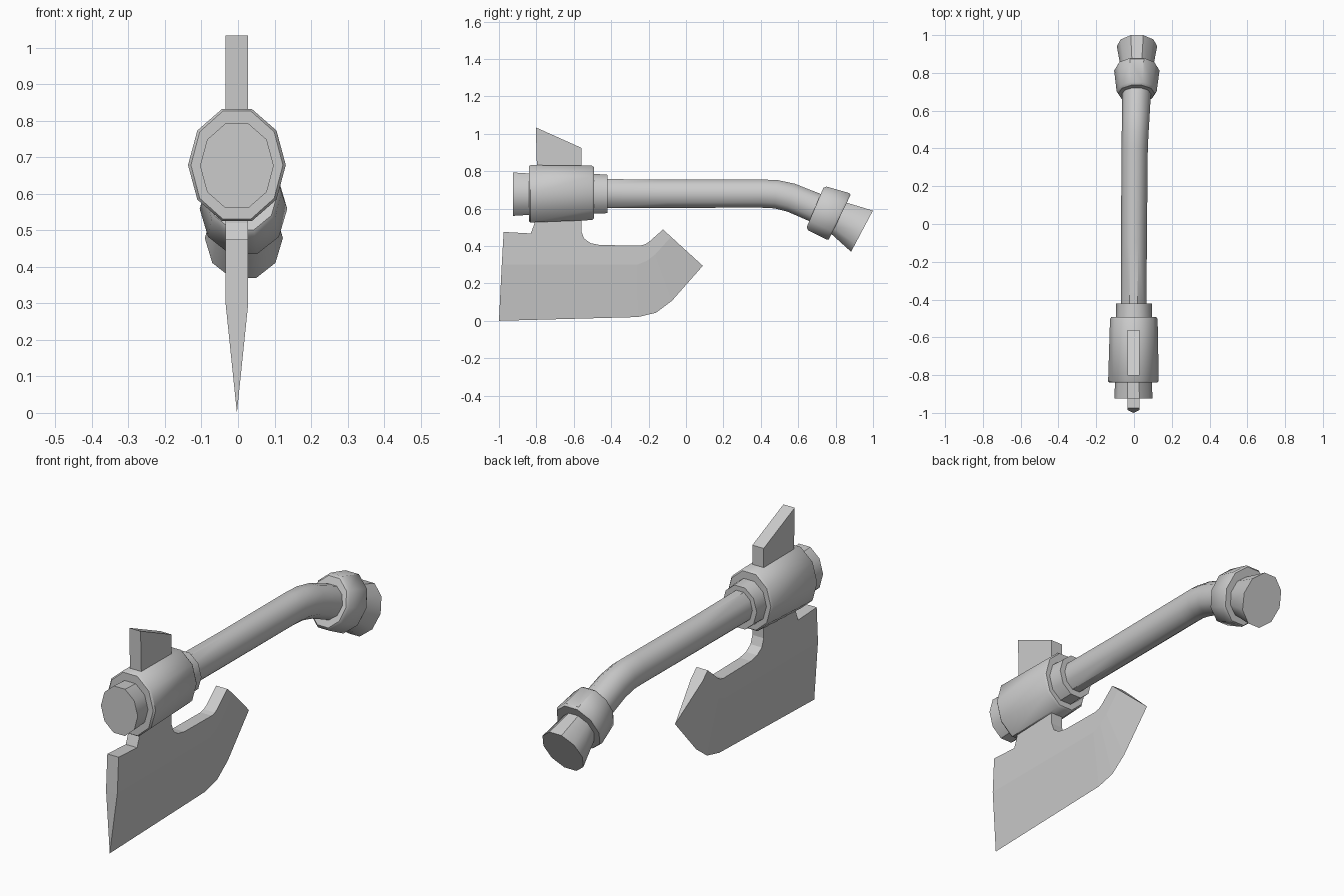
import bpy, bmesh
from math import sin, cos, tau, radians

if "Cube" in bpy.data.objects:
    bpy.data.objects.remove(bpy.data.objects["Cube"])

SIDES = 10


def finish(name, bm, smooth=None):
    bmesh.ops.recalc_face_normals(bm, faces=bm.faces)
    me = bpy.data.meshes.new(name)
    bm.to_mesh(me)
    bm.free()
    ob = bpy.data.objects.new(name, me)
    bpy.context.collection.objects.link(ob)
    if smooth:
        bpy.ops.object.select_all(action='DESELECT')
        bpy.context.view_layer.objects.active = ob
        ob.select_set(True)
        bpy.ops.object.shade_smooth_by_angle(angle=radians(smooth))
    return ob


def loft(name, rings):
    """Capped ten-sided tube; ring = (x, y, z, rx, rz, downward tilt)."""
    bm = bmesh.new()
    loops = []
    for x, y, z, rx, rz, tilt in rings:
        t = radians(tilt)
        loop = []
        for i in range(SIDES):
            a = tau * i / SIDES
            up = rz * sin(a)
            loop.append(bm.verts.new((x + rx * cos(a), y + up * sin(t), z + up * cos(t))))
        loops.append(loop)
    for p, q in zip(loops, loops[1:]):
        for i in range(SIDES):
            j = (i + 1) % SIDES
            bm.faces.new((p[i], p[j], q[j], q[i]))
    bm.faces.new(loops[0])
    bm.faces.new(loops[-1])
    return finish(name, bm, 40)


X0, X1, XM = -0.034, 0.028, -0.003   # plate sides and cutting-edge plane


def plate(name, outline, ridge=(), edge=()):
    """Flat plate from a (y, z) outline; ridge to edge tapers to a sharp cut."""
    bm = bmesh.new()
    full = list(outline) + list(ridge)
    a, b = [[bm.verts.new((x, *p)) for p in full] for x in (X0, X1)]
    e = [bm.verts.new((XM, *p)) for p in edge]
    bm.faces.new(a)
    bm.faces.new(b)
    n, m = len(full), len(outline)
    for i in range(n):
        if ridge and m <= i < n - 1:
            k = i - m
            for s in (a, b):
                bm.faces.new((s[i], s[i + 1], e[k + 1], e[k]))
        else:
            j = (i + 1) % n
            bm.faces.new((a[i], a[j], b[j], b[i]))
    if ridge:
        for i, k in ((m, 0), (n - 1, -1)):
            bm.faces.new((a[i], b[i], e[k]))
    return finish(name, bm)


# Bent handle
loft("handle", [
    (-0.002, -0.45, 0.681, 0.068, 0.081, 0),
    (0.0, -0.1, 0.679, 0.068, 0.079, 0),
    (0.003, 0.40, 0.680, 0.070, 0.079, 0),
    (0.006, 0.48, 0.677, 0.071, 0.080, 5),
    (0.009, 0.56, 0.659, 0.073, 0.081, 16),
    (0.014, 0.72, 0.593, 0.077, 0.083, 23),
])

# Head socket with its rings
loft("head_socket", [
    (-0.003, -0.84, 0.679, 0.126, 0.155, 0),
    (-0.003, -0.832, 0.679, 0.134, 0.161, 0),
    (-0.001, -0.503, 0.684, 0.126, 0.153, 0),
    (-0.001, -0.493, 0.684, 0.119, 0.145, 0),
])
loft("front_cap", [
    (-0.003, -0.925, 0.677, 0.101, 0.122, 0),
    (-0.003, -0.82, 0.677, 0.097, 0.115, 0),
])
loft("rear_ring", [
    (0.0, -0.52, 0.680, 0.097, 0.113, 0),
    (0.0, -0.42, 0.678, 0.094, 0.108, 0),
])

# Grip end
loft("grip_collar", [
    (0.013, 0.690, 0.606, 0.097, 0.120, 23),
    (0.014, 0.702, 0.601, 0.106, 0.133, 23),
    (0.015, 0.812, 0.559, 0.120, 0.145, 26),
    (0.015, 0.822, 0.554, 0.114, 0.138, 26),
])
loft("pommel", [
    (0.015, 0.80, 0.558, 0.080, 0.093, 26),
    (0.016, 0.941, 0.479, 0.107, 0.131, 28),
])

# Blade: thick body tapering to the cutting edge
plate("blade",
      outline=[(-0.09, 0.458), (-0.123, 0.488), (-0.20, 0.42), (-0.22, 0.408),
               (-0.245, 0.402), (-0.46, 0.405), (-0.51, 0.415), (-0.545, 0.44),
               (-0.56, 0.48), (-0.56, 0.60), (-0.805, 0.60), (-0.81, 0.52),
               (-0.83, 0.467), (-0.975, 0.475)],
      ridge=[(-0.985, 0.30), (-0.26, 0.30), (-0.21, 0.32), (-0.165, 0.355), (-0.08, 0.449)],
      edge=[(-1.0, 0.0), (-0.257, 0.02), (-0.16, 0.043), (-0.075, 0.107), (0.09, 0.294)])

# Back spike
plate("back_spike", [(-0.795, 0.75), (-0.56, 0.75), (-0.56, 0.925), (-0.803, 1.034)])
